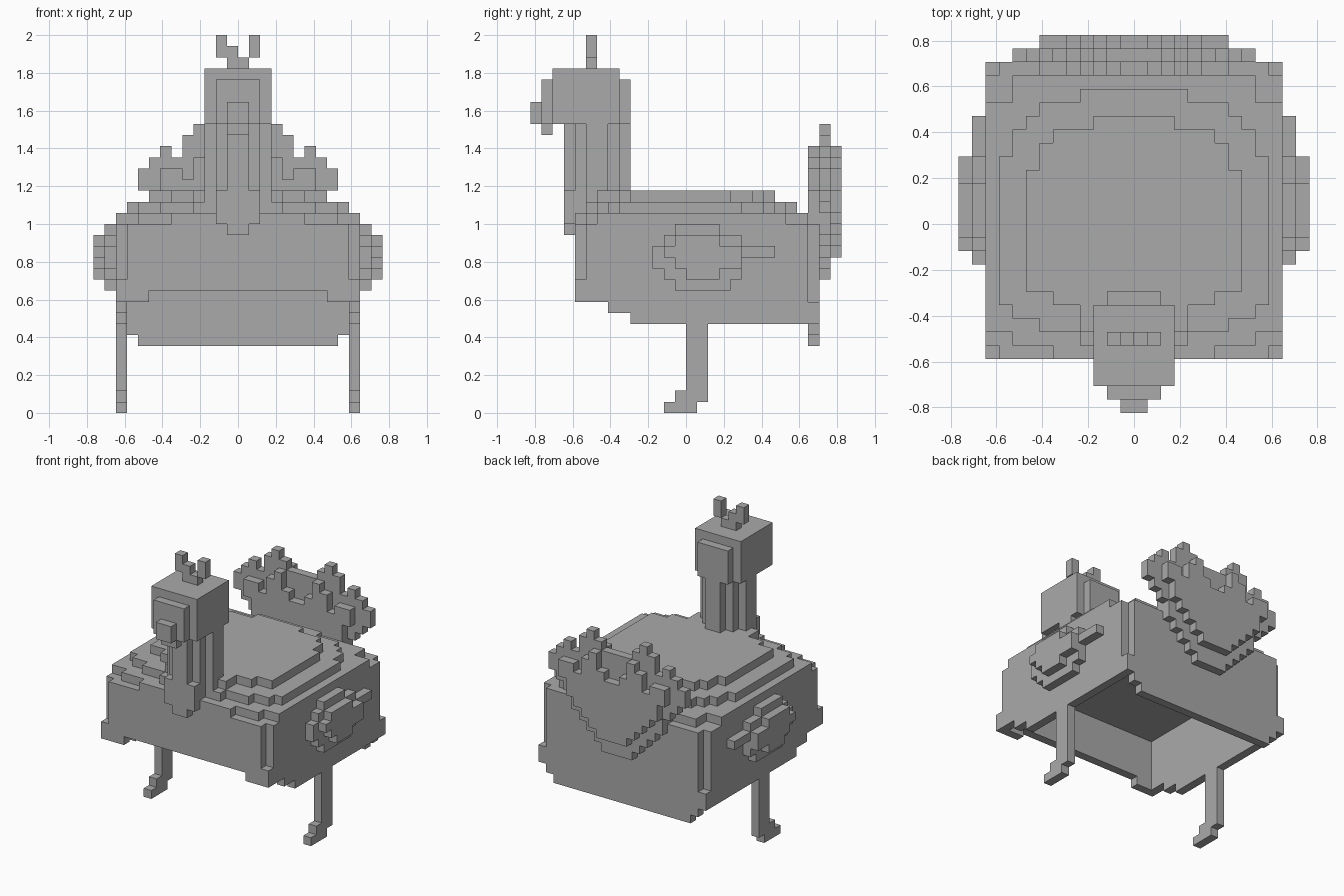
import bpy
import bmesh
from mathutils import Vector

old = bpy.data.objects.get("Cube")
if old:
    bpy.data.objects.remove(old, do_unlink=True)

UNIT = 2 / 34  # edge of one block
parts = {}


def block(part, x, y, z):
    """Fill a block range; each argument is a (start, end) pair."""
    cells = parts.setdefault(part, set())
    cells.update((i, j, k) for i in range(*x) for j in range(*y) for k in range(*z))


def centred(part, half, y, z):
    block(part, (-half, half), y, z)


def sides(left_part, right_part, x, y, z):
    block(left_part, x, y, z)
    block(right_part, (-x[1], -x[0]), y, z)


def carve_sides(part, x, y, z):
    for i in range(*x):
        for j in range(*y):
            for k in range(*z):
                parts[part] -= {(i, j, k), (-i - 1, j, k)}


# Hollow body: side walls with a stepped lower edge, front, back, ceiling
for y, low in (((-10, -7), 10), ((-7, -5), 9), ((-5, 11), 8)):
    sides("body", "body", (10, 11), y, (low, 17))
centred("body", 11, (-10, -9), (11, 17))
sides("body", "body", (8, 11), (-10, -9), (10, 11))
for half, low in ((9, 6), (10, 7), (11, 8)):
    centred("body", half, (11, 12), (low, 17))
centred("body", 11, (-10, 12), (16, 17))

# Notched vertical corners
carve_sides("body", (10, 11), (-10, -9), (12, 17))
carve_sides("body", (10, 11), (11, 12), (10, 17))

# Stepped rounded back: (half width, front, rear) for each layer
back_layers = {
    17: ((11, -8, 9), (9, -9, 11), (6, -10, 12)),
    18: ((10, -6, 5), (9, -7, 7), (8, -7, 8), (7, -8, 9), (4, -9, 10)),
    19: ((8, -5, 4), (7, -5, 6), (6, -6, 7), (4, -8, 7), (3, -9, 8)),
}
for level, strips in back_layers.items():
    for half, front, rear in strips:
        centred("back_steps", half, (front, rear), (level, level + 1))

# Legs and feet
for y, z in (((0, 2), (2, 8)), ((-1, 2), (1, 2)), ((-2, 1), (0, 1))):
    sides("left_leg", "right_leg", (10, 11), y, z)

# Wings: rows from the lowest up, inner layer then outer layer
inner_rows = ((-1, 4), (-2, 5), (-3, 5), (-3, 8), (-2, 5), (-1, 3))
outer_rows = ((0, 3), (-1, 5), (-2, 5), (-1, 3))
for column, bottom, rows in ((11, 11, inner_rows), (12, 12, outer_rows)):
    for level, row in enumerate(rows, bottom):
        sides("left_wing", "right_wing", (column, column + 1), row, (level, level + 1))
sides("left_wing", "right_wing", (11, 12), (7, 8), (14, 15))

# Tail fan: (bottom, top) of each column outward from the middle
large_fan = ((12, 24), (12, 24), (13, 25), (14, 26), (15, 25),
             (16, 23), (18, 24), (19, 23), (20, 22))
small_fan = ((14, 21), (14, 22), (15, 24), (16, 23), (17, 21), (18, 22), (20, 22))
for depth, columns in ((11, small_fan), (12, large_fan), (13, small_fan)):
    for column, span in enumerate(columns):
        sides("tail_fan", "tail_fan", (column, column + 1), (depth, depth + 1), span)

# Neck with a stepped cross-section
for half, front, rear in ((3, -9, -7), (2, -10, -6), (1, -10, -5)):
    centred("neck", half, (front, rear), (17, 26))

# Hanging wattle
centred("wattle", 1, (-11, -10), (16, 26))
centred("wattle", 2, (-11, -10), (17, 20))

# Head and beak
centred("head", 3, (-12, -6), (26, 31))
centred("head", 2, (-13, -5), (26, 30))
centred("beak", 1, (-14, -13), (26, 28))
centred("beak", 1, (-13, -12), (25, 26))

# Uneven crest on top of the head
for x, z in (((-1, 1), (31, 32)), ((-2, -1), (32, 34)), ((-1, 0), (32, 33)), ((1, 2), (32, 34))):
    block("crest", x, (-9, -8), z)

# One plain grey material
grey = bpy.data.materials.new("plain grey")
grey.use_nodes = True
colour = (0.4, 0.4, 0.4, 1)
grey.diffuse_color = colour
for node in grey.node_tree.nodes:
    if node.type == "BSDF_PRINCIPLED":
        node.inputs["Base Color"].default_value = colour

# Turn every part into a mesh of its exposed block faces
filled = set().union(*parts.values())
axes = [Vector((1, 0, 0)), Vector((0, 1, 0)), Vector((0, 0, 1))]
for name, cells in parts.items():
    bm = bmesh.new()
    for cell in sorted(cells):
        middle = Vector(cell) + Vector((0.5, 0.5, 0.5))
        for a in range(3):
            for sign in (-1, 1):
                normal = axes[a] * sign
                if tuple(int(c) for c in Vector(cell) + normal) in filled:
                    continue
                u, w = axes[(a + 1) % 3], axes[(a + 2) % 3] * sign
                centre = middle + normal / 2
                ring = (-u - w, u - w, u + w, w - u)
                bm.faces.new([bm.verts.new((centre + c / 2) * UNIT) for c in ring])
    bmesh.ops.remove_doubles(bm, verts=bm.verts, dist=UNIT / 100)
    bmesh.ops.dissolve_limit(bm, angle_limit=0.01, verts=bm.verts, edges=bm.edges)
    mesh = bpy.data.meshes.new(name)
    bm.to_mesh(mesh)
    bm.free()
    mesh.materials.append(grey)
    bpy.context.collection.objects.link(bpy.data.objects.new(name, mesh))
